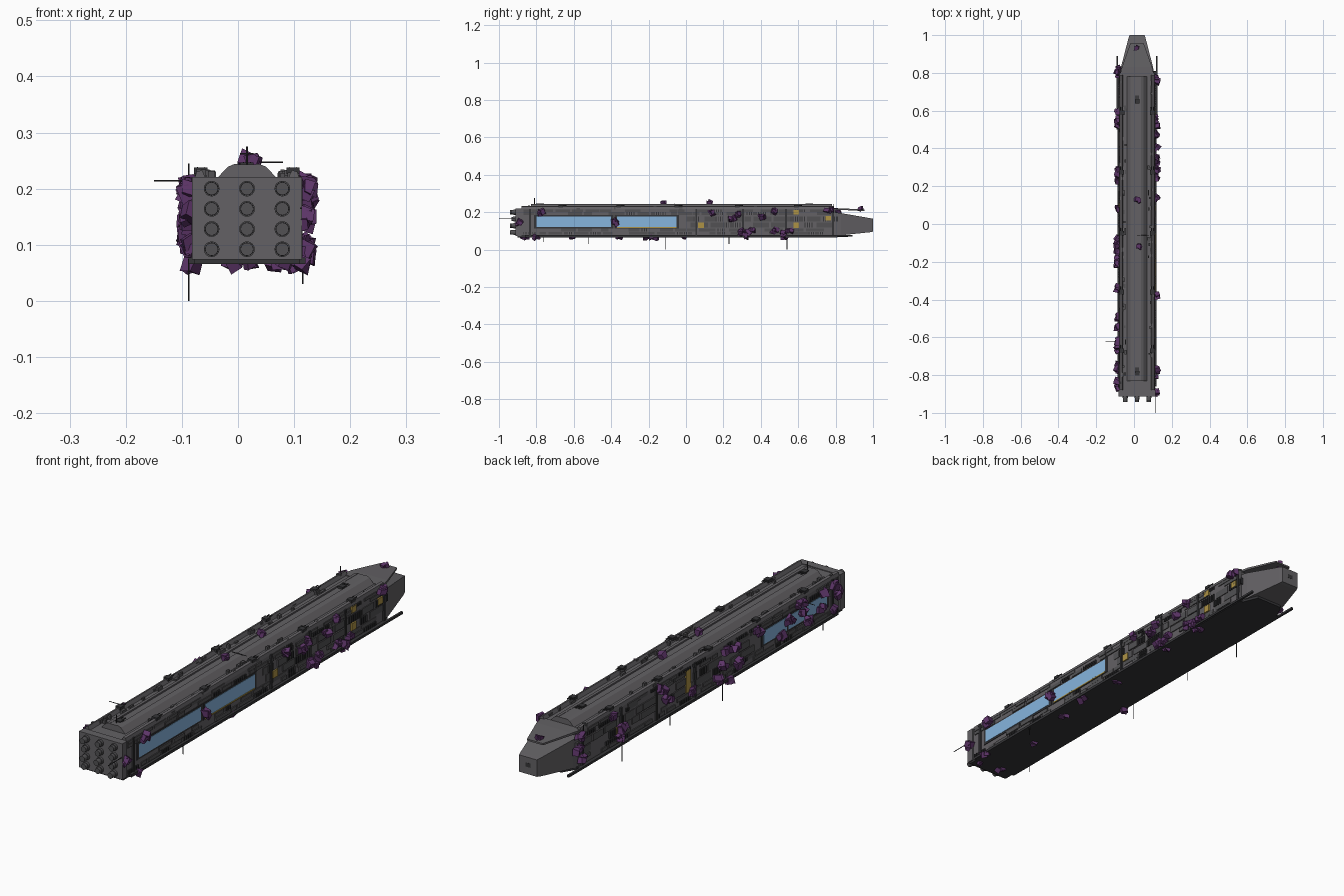
import bpy, bmesh, math, random
from mathutils import Matrix, Vector, Euler

if "Cube" in bpy.data.objects:
    bpy.data.objects.remove(bpy.data.objects["Cube"])

random.seed(7)
CX = 0.016                      # hull centre line
HW = 0.092                      # half width of the core hull


def material(name, rgb):
    m = bpy.data.materials.new(name)
    m.diffuse_color = (*rgb, 1)
    m.use_nodes = True
    m.node_tree.nodes["Principled BSDF"].inputs["Base Color"].default_value = m.diffuse_color
    return m


HULL = material("hull_grey", (0.125, 0.12, 0.128))
PANEL = material("panel_grey", (0.085, 0.083, 0.088))
DARK = material("dark_grey", (0.035, 0.035, 0.038))
PURPLE = material("purple", (0.11, 0.035, 0.14))
BLUE = material("window_blue", (0.24, 0.46, 0.73))
YELLOW = material("yellow", (0.42, 0.29, 0.06))


class Part:
    """Collects simple solids and turns them into one named object."""
    def __init__(self, name, mat):
        self.name, self.mat, self.bm = name, mat, bmesh.new()

    def box(self, x0, x1, y0, y1, z0, z1):
        m = Matrix.Translation(((x0 + x1) / 2, (y0 + y1) / 2, (z0 + z1) / 2)) @ \
            Matrix.Diagonal((abs(x1 - x0), abs(y1 - y0), abs(z1 - z0), 1))
        bmesh.ops.create_cube(self.bm, size=1, matrix=m)

    def side_box(self, s, out, y0, y1, z0, z1, inner=0.085):
        self.box(CX + s * inner, CX + s * (HW + out), y0, y1, z0, z1)

    def tube(self, a, b, r, r2=None, seg=6):
        a, b = Vector(a), Vector(b)
        d = b - a
        m = Matrix.Translation((a + b) / 2) @ d.to_track_quat('Z', 'Y').to_matrix().to_4x4()
        bmesh.ops.create_cone(self.bm, cap_ends=True, segments=seg, radius1=r,
                              radius2=r if r2 is None else r2, depth=d.length, matrix=m)

    def loft(self, sections):
        rings = [[self.bm.verts.new(p) for p in s] for s in sections]
        n = len(rings[0])
        for a, b in zip(rings, rings[1:]):
            for i in range(n):
                self.bm.faces.new((a[i], a[(i + 1) % n], b[(i + 1) % n], b[i]))
        self.bm.faces.new(rings[0][::-1])
        self.bm.faces.new(rings[-1])

    def rock(self, x, y, z, size):
        m = Matrix.Translation((x, y, z)) @ Euler([random.uniform(-.5, .5) for _ in range(3)]).to_matrix().to_4x4()
        vs = bmesh.ops.create_cube(self.bm, size=size, matrix=m)["verts"]
        for v in vs:
            v.co += Vector([random.uniform(-.2, .2) * size for _ in range(3)])

    def finish(self):
        bmesh.ops.recalc_face_normals(self.bm, faces=self.bm.faces[:])
        me = bpy.data.meshes.new(self.name)
        self.bm.to_mesh(me)
        me.materials.append(self.mat)
        bpy.context.collection.objects.link(bpy.data.objects.new(self.name, me))


def rect(y, w, z0, z1):
    return [(CX - w, y, z0), (CX + w, y, z0), (CX + w, y, z1), (CX - w, y, z1)]


# Main hull with tapered bow, stern plate and overhanging foredeck
hull = Part("main_hull", HULL)
hull.loft([rect(-0.9, HW, .074, .218), rect(0.8, HW, .074, .218)])
hull.loft([rect(0.79, .09, .076, .2), rect(0.83, .085, .077, .195),
           rect(0.985, .045, .093, .168), rect(1.0, .04, .096, .165)])
hull.box(CX - .098, CX + .098, -.912, -.88, .074, .221)
hull.loft([rect(.78, .092, .212, .221), rect(.83, .08, .212, .221), rect(.955, .036, .207, .214)])
hull.finish()

# Stepped dorsal ridge with a long central trench
ridge = Part("dorsal_ridge", HULL)
for s in (-1, 1):
    prof = [(.055, .217), (.034, .239), (.022, .244), (.016, .244), (.016, .217)]
    ridge.loft([[(CX + s * x, y, z) for x, z in prof] for y in (-.83, .78)])
    ridge.loft([[(CX + s * x, y, z) for x, z in
                 [(.094, .216), (.09, .23), (.08, .233), (.073, .218)]] for y in (-.88, .79)])
ridge.box(CX - .017, CX + .017, -.83, -.79, .217, .243)
ridge.box(CX - .017, CX + .017, .68, .78, .217, .243)
ridge.box(CX - .017, CX + .017, -.8, .7, .217, .238)
ridge.finish()

# Dark keel plate and side rails that run past the bow shoulder
keel = Part("keel", DARK)
keel.loft([rect(-.9, .094, .066, .077), rect(.8, .094, .066, .077), rect(.87, .06, .069, .079)])
for s in (-1, 1):
    keel.box(CX + s * .09, CX + s * .104, -.86, .81, .066, .077)
    keel.box(CX + s * .1, CX + s * .109, .5, .89, .069, .078)
keel.box(CX - .012, CX + .012, .99, 1.0005, .125, .142)
keel.finish()

# Engine nozzles, three columns by four rows
engines = Part("engine_nozzles", PANEL)
for dx in (-.063, 0, .063):
    for z in (.2, .164, .128, .092):
        x, long = CX + dx, random.choice((.022, .03))
        engines.tube((x, -.9, z), (x, -.912 - long, z), .0125, .0115, 16)
        engines.tube((x, -.9, z), (x, -.922, z), .014, seg=16)
engines.finish()

# Windows with dark frames: two panes right, three panes left
glass, frame, yellow = Part("windows", BLUE), Part("window_frames", DARK), Part("yellow_panels", YELLOW)
for s, panes in ((1, ((-.8, -.4), (-.37, -.05))), (-1, ((-.8, -.67), (-.66, -.55), (-.54, -.39)))):
    for a, b in panes:
        glass.side_box(s, .004, a, b, .122, .177)
        frame.side_box(s, .0025, a - .012, b + .012, .114, .184)
yellow.side_box(1, .005, -.37, -.05, .116, .121)
for s, y, z, h in ((1, .08, .13, .03), (1, .59, .2, .025), (1, .59, .13, .03), (1, .76, .168, .026),
                   (-1, .1, .16, .09), (-1, .55, .13, .03)):
    yellow.side_box(s, .006, y - .015, y + .015, z - h / 2, z + h / 2)
for p in (glass, frame, yellow):
    p.finish()

# Rows of irregular hull panels and groups of vertical ribs
panels, ribs = Part("side_panels", PANEL), Part("side_ribs", DARK)
for s in (-1, 1):
    win = (-.83, -.02 if s > 0 else -.36)
    for z0, z1 in ((.08, .095), (.097, .112), (.118, .145), (.15, .178), (.186, .2), (.202, .214)):
        y = -.87
        while y < .75:
            w = random.uniform(.03, .1)
            covered = z0 > .113 and z1 < .185 and y + w > win[0] and y < win[1]
            kind = random.random()
            if not covered and kind < .55:
                panels.side_box(s, random.uniform(.002, .006), y, y + w, z0, z1)
            elif not covered and kind < .8:
                for i in range(int(w / .012)):
                    ribs.side_box(s, .006, y + i * .012, y + i * .012 + .005, z0, z1)
            y += w + random.choice((.003, .012))
    for y in (-.84, .05, .3, .53, .78):
        ribs.side_box(s, .007, y, y + .01, .078, .218)
panels.finish()
ribs.finish()

# Deck turrets with twin barrels, hatches and small boxes
turrets, clutter = Part("deck_turrets", DARK), Part("deck_boxes", PANEL)


def turret(x, y, z):
    turrets.box(x - .012, x + .012, y - .012, y + .012, z - .004, z + .008)
    for d in (-.006, .006):
        turrets.tube((x + d, y, z + .005), (x + d, y + .03, z + .006), .0025)


for y in (.59, .275, -.05, -.36, -.67):
    turret(CX - .082, y, .23)
    turret(CX + .082, y, .23)
for y in (.65, -.79):
    turret(CX, y, .239)
for i in range(80):
    s, y = random.choice((-1, 1)), random.uniform(-.86, .76)
    x, w, l = CX + s * random.uniform(.06, .09), random.uniform(.003, .006), random.uniform(.004, .014)
    clutter.box(x - w, x + w, y - l, y + l, .215, random.uniform(.222, .235))
turrets.finish()
clutter.finish()

# Thin antennas below, above and to the sides
rods = Part("antennas", DARK)
for x, y, za, zb in ((-.088, -.76, .075, .04), (-.088, -.11, .075, 0), (-.088, .23, .075, .03),
                     (-.088, .54, .075, 0), (.115, -.52, .075, .03), (CX, -.81, .235, .275),
                     (-.088, .79, .2, .245)):
    rods.tube((x, y, za), (x, y, zb), .0016)
rods.tube((-.08, -.62, .214), (-.15, -.62, .214), .0016)
rods.tube((.112, -.9, .165), (.112, -1, .165), .0016)
rods.tube((CX, -.06, .247), (.08, -.06, .247), .0016)
rods.tube((CX - .012, -.81, .262), (CX + .012, -.81, .262), .0012)
rods.finish()

# Purple crystal clusters growing on both sides, the deck and the keel
right = ((-.89, .145), (-.77, .2), (-.38, .145), (.14, .2), (.25, .17), (.28, .19), (.4, .172), (.48, .208),
         (.3, .092), (.32, .075), (.35, .1), (.47, .1), (.53, .085), (.55, .1), (.77, .21))
left = ((.81, .2), (.82, .15), (.8, .11), (.59, .2), (.55, .1), (.53, .14), (.29, .2), (.26, .18), (.24, .14),
        (.08, .11), (-.09, .1), (-.12, .14), (-.13, .2), (-.15, .07), (-.2, .18), (-.21, .12), (-.34, .2),
        (-.49, .12), (-.55, .16), (-.62, .2), (-.64, .16), (-.66, .12), (-.75, .14), (-.77, .19), (-.82, .1),
        (-.84, .2), (-.86, .15))
crystals = Part("crystal_clusters", PURPLE)
for s, spots in ((1, right), (-1, left)):
    for y, z in spots:
        for k in range(3):
            crystals.rock(CX + s * random.uniform(.097, .11), y + random.uniform(-.016, .016),
                          z + random.uniform(-.009, .009), random.uniform(.017, .027))
for x, y, z in ((CX, .135, .25), (CX + .008, -.12, .247), (CX, .925, .218), (-.01, -.86, .067),
                (.09, -.87, .067), (.11, -.8, .067), (.03, -.6, .068), (.07, -.35, .067), (.1, -.2, .067),
                (.08, 0, .067), (.09, .31, .067), (.1, .53, .067)):
    for k in range(2):
        crystals.rock(x + random.uniform(-.01, .01), y + random.uniform(-.014, .014), z, random.uniform(.017, .024))
crystals.finish()
